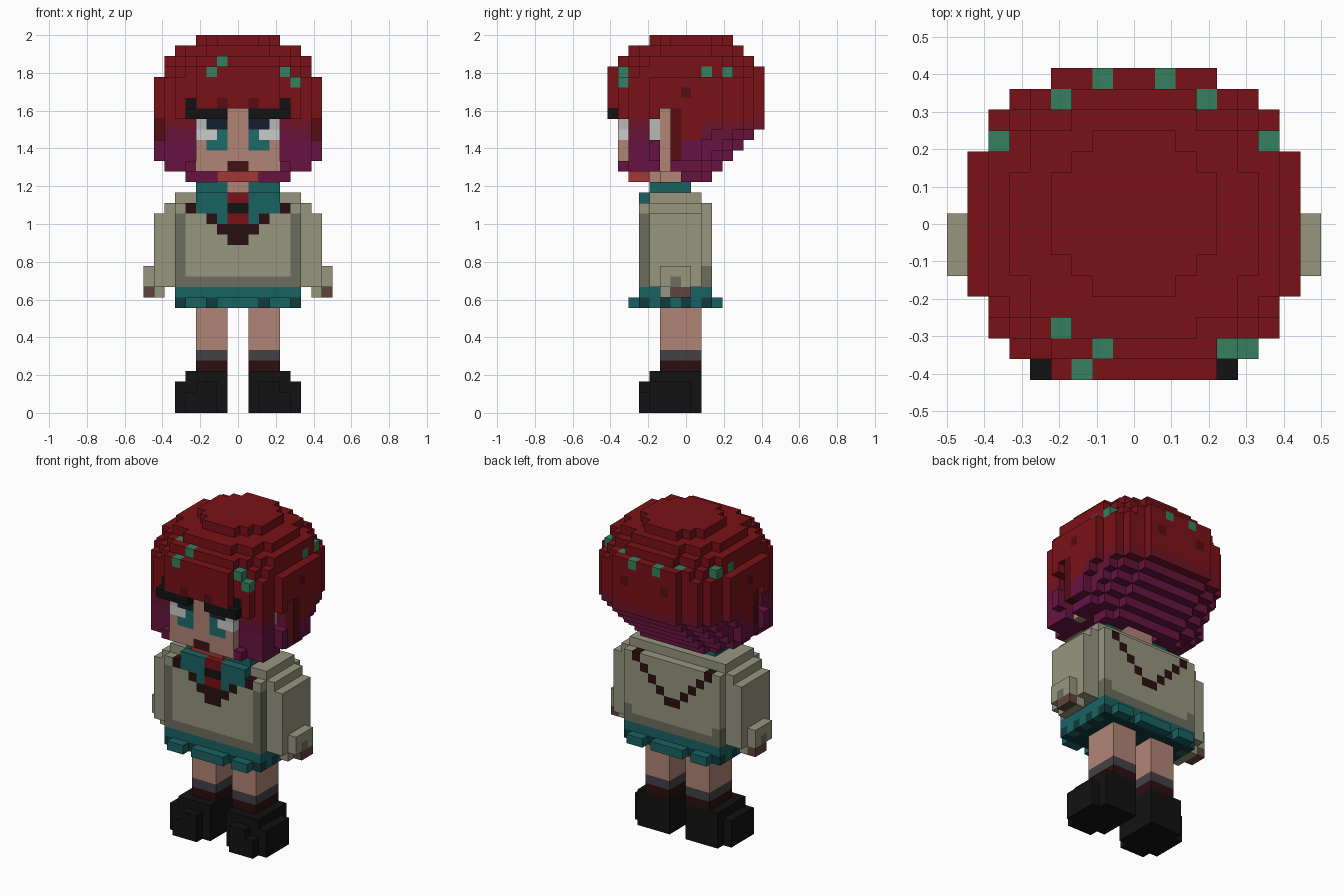
import bpy, bmesh

if "Cube" in bpy.data.objects:
    bpy.data.objects.remove(bpy.data.objects["Cube"])

V = 1 / 18          # voxel size
cells = {}          # (i, j, k) -> (part, colour); j = 0 is the front row
HEX = dict(red='7a1117', mid='701327', wine='651238', purple='661440', darkred='560c12',
           green='35805f', skin='b08575', black='121212', navy='14202e', white='e4e4e4',
           grey='b8b8b8', teal='1a6262', darkteal='0f3c3e', iris='1f6b68', mouth='3f1412',
           lip='a33636', wool='96967f', shade='6c6d5e', trim='2a0f10', hand='60443f',
           sock='424146', cuff='2c0f10')


def put(part, col, i, j, k):
    cells[i, j, k] = (part, col)


def box(part, col, a, j, k):
    """Fill inclusive ranges; a counts outward from the middle, both sides."""
    for i in range(a[0], a[1] + 1):
        for jj in range(j[0], j[1] + 1):
            for kk in range(k[0], k[1] + 1):
                put(part, col, i, jj, kk)
                put(part, col, -1 - i, jj, kk)


def layer(part, col, k, first, widths):
    """One horizontal slice, given its half width row by row."""
    for n, w in enumerate(widths):
        if w > 0:
            box(part, col, (0, w - 1), (first + n,) * 2, (k, k))


def paint(col, *spots):
    for a, j, k in spots:
        for i in (a, -1 - a):
            if (i, j, k) in cells:
                put(cells[i, j, k][0], col, i, j, k)


def outer(j, k):
    return max(i for (i, jj, kk) in cells if jj == j and kk == k)


# Hair crown
OUT = [4, 6, 7, 7] + [8] * 7 + [7, 7, 6, 4]
layer('hair', 'red', 35, 4, [2, 3, 4, 4, 4, 4, 3, 2])
layer('hair', 'red', 34, 2, [3, 5, 5, 6, 6, 6, 6, 6, 5, 5, 3])
layer('hair', 'red', 33, 1, [4, 5, 6, 7, 7, 7, 7, 7, 7, 7, 6, 5, 3])
layer('hair', 'red', 32, 0, [4, 5, 6] + [7] * 9 + [6, 5, 4])
for k in (29, 30, 31):
    layer('hair', 'red', k, 0, OUT)
layer('hair', 'red', 28, 1, OUT[1:])

# Lower hair, stepping inward at the back and fading to purple
for k in range(23, 28):
    n = 27 - k
    rows = [OUT[j] if j < 7 else (OUT[j + n] if j + n < 15 else 0) for j in range(2, 15)]
    cap = 7 if k == 23 else 8
    col = {27: 'mid', 26: 'wine'}.get(k, 'purple')
    layer('hair', col, k, 2, [min(w, cap) for w in rows])
    box('hair', 'red' if k > 25 else col, (7, 7), (7, 8), (k, k)) if k > 23 else None
box('hair', 'purple', (2, 4), (7, 8), (22, 22))
box('hair', 'purple', (0, 3), (9, 9), (22, 22))
box('hair', 'black', (0, 2), (4, 8), (23, 23))
box('hair', 'purple', (4, 4), (1, 1), (23, 23))

# Side openings between the locks
for j, col, k0, k1 in ((4, 'grey', 26, 27), (5, 'skin', 23, 28)):
    for k in range(k0, k1 + 1):
        for a in (6, 7):
            for i in (a, -1 - a):
                cells.pop((i, j, k), None)
        paint(col, (5, j, k))
paint('darkred', *[(7, 6, k) for k in range(24, 29)])

# Hair clips and dark strands
for i, j, k in ((-4, 2, 33), (-2, 1, 33), (-3, 0, 32), (4, 1, 32), (5, 1, 31)):
    put('hair', 'green', i, j, k)
paint('green', (1, 14, 32), (3, 13, 32), (outer(9, 32), 9, 32), (outer(11, 32), 11, 32))
paint('darkred', (7, 7, 30), (2, 14, 30), (1, 0, 29))

# Face
box('face', 'skin', (0, 3), (1, 3), (23, 28))
box('face', 'lip', (0, 1), (2, 3), (22, 22))
paint('mouth', (0, 1, 23))
paint('iris', (1, 1, 25), (2, 1, 25), (1, 1, 26))
paint('white', (2, 1, 26), (3, 1, 26))
paint('grey', (3, 1, 27))
paint('navy', (1, 1, 27), (2, 1, 27))
box('eyebrow', 'black', (1, 4), (0, 0), (28, 28))
paint('black', (4, 1, 28), (4, 1, 29))

# Neck, jumper body and sleeves
box('jumper', 'wool', (0, 5), (3, 9), (12, 19))
box('jumper', 'wool', (0, 5), (4, 8), (20, 20))
box('jumper', 'shade', (0, 5), (3, 9), (12, 12))
for j in (3, 9):
    box('jumper', 'shade', (5, 5), (j, j), (12, 18))
    if j == 3:
        continue
    box('jumper', 'wool', (5, 5), (j, j), (14, 18))
box('sleeve', 'wool', (6, 6), (4, 8), (12, 19))
box('sleeve', 'wool', (7, 7), (4, 8), (12, 18))
box('sleeve', 'wool', (8, 8), (5, 7), (12, 13))
box('sleeve', 'wool', (7, 7), (5, 7), (11, 11))
paint('shade', (8, 6, 12))
box('hand', 'hand', (8, 8), (6, 7), (11, 11))

# Collar, tie and V trim
box('collar', 'teal', (0, 3), (4, 7), (21, 21))
box('neck', 'skin', (0, 1), (5, 7), (20, 22))
box('neck', 'skin', (0, 0), (4, 4), (21, 22))
box('collar', 'teal', (1, 3), (3, 3), (19, 20))
box('collar', 'teal', (1, 2), (3, 3), (18, 18))
box('tie', 'red', (0, 0), (3, 3), (18, 20))
paint('black', (0, 3, 19))
for j in (3, 9):
    paint('trim', (4, j, 19), (2 + (j == 9), j, 18), (1 + (j == 9), j, 17), (0 + (j == 9), j, 16))
paint('trim', (0, 3, 17), (0, 9, 15))

# Pleated skirt
box('skirt', 'teal', (0, 5), (3, 9), (11, 11))
box('skirt', 'darkteal', (0, 5), (3, 9), (10, 10))
for j in (2, 10):
    for a in ((0, 1), (3, 4)):
        box('skirt', 'teal', a, (j, j), (10, 10))
paint('teal', (5, 4, 10), (5, 6, 10), (5, 8, 10))

# Legs, socks and boots
box('leg', 'skin', (1, 3), (5, 8), (6, 9))
box('sock', 'sock', (1, 3), (5, 8), (5, 5))
box('sock', 'cuff', (1, 3), (5, 8), (4, 4))
box('boot', 'black', (1, 4), (4, 8), (3, 3))
box('boot', 'black', (1, 4), (4, 8), (0, 2))
box('boot', 'black', (5, 5), (4, 7), (0, 2))
box('boot', 'black', (2, 4), (3, 3), (0, 1))
box('boot', 'black', (2, 3), (3, 3), (2, 2))


# Materials
def linear(c):
    c /= 255
    return c / 12.92 if c <= 0.04045 else ((c + 0.055) / 1.055) ** 2.4


mats = {}
for name, h in HEX.items():
    mats[name] = bpy.data.materials.new(name)
    mats[name].diffuse_color = [linear(int(h[n:n + 2], 16)) for n in (0, 2, 4)] + [1]

# Turn the exposed voxel faces of each part into a mesh
for part in sorted({p for p, c in cells.values()}):
    bm, verts, slots = bmesh.new(), {}, []
    for cell, (p, col) in cells.items():
        if p != part:
            continue
        for axis in range(3):
            for side in (0, 1):
                nb = list(cell)
                nb[axis] += 2 * side - 1
                if tuple(nb) in cells:
                    continue
                u, w = (axis + 1) % 3, (axis + 2) % 3
                loop = []
                for du, dw in ((0, 0), (1, 0), (1, 1), (0, 1)):
                    c = list(cell)
                    c[axis] += side
                    c[u] += du
                    c[w] += dw
                    key = tuple(c)
                    if key not in verts:
                        verts[key] = bm.verts.new((c[0] * V, (c[1] - 7.5) * V, c[2] * V))
                    loop.append(verts[key])
                face = bm.faces.new(loop if side else loop[::-1])
                if col not in slots:
                    slots.append(col)
                face.material_index = slots.index(col)
    mesh = bpy.data.meshes.new(part)
    bm.to_mesh(mesh)
    bm.free()
    for col in slots:
        mesh.materials.append(mats[col])
    bpy.context.collection.objects.link(bpy.data.objects.new(part, mesh))

for m in bpy.data.materials:
    if m.users and not m.is_grease_pencil:
        m.use_nodes = True
        m.node_tree.nodes["Principled BSDF"].inputs["Base Color"].default_value = m.diffuse_color
